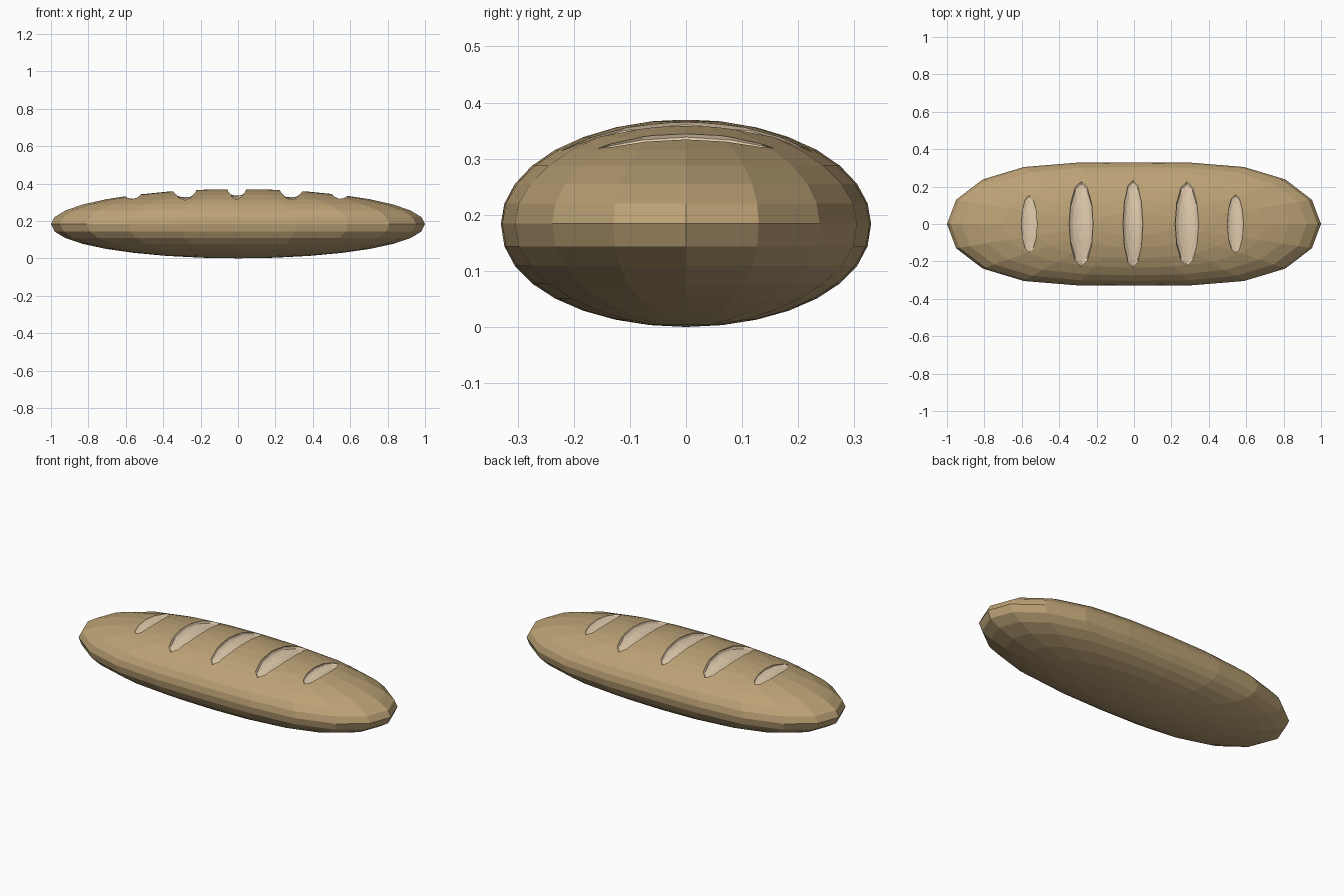
import bpy, bmesh, math

if "Cube" in bpy.data.objects:
    bpy.data.objects.remove(bpy.data.objects["Cube"])

HALF_W, MID, UP = 0.33, 0.184, 0.186


def material(name, rgb):
    m = bpy.data.materials.new(name)
    m.diffuse_color = (*rgb, 1)
    m.use_nodes = True
    m.node_tree.nodes["Principled BSDF"].inputs["Base Color"].default_value = m.diffuse_color
    return m


def fullness(x):
    # widens the loaf towards its ends
    return 1 + 0.48 * x ** 2 - 0.2 * x ** 4


def top_height(x, y):
    r = x * x + (y / (HALF_W * fullness(x))) ** 2
    return MID + UP * math.sqrt(max(0, 1 - r))


def ball(bm, u, v, shape):
    made = bmesh.ops.create_uvsphere(bm, u_segments=u, v_segments=v, radius=1)
    for vert in made["verts"]:
        vert.co = shape(*vert.co)


def make_object(name, bm, mat):
    bmesh.ops.recalc_face_normals(bm, faces=bm.faces)
    mesh = bpy.data.meshes.new(name)
    bm.to_mesh(mesh)
    bm.free()
    mesh.materials.append(mat)
    obj = bpy.data.objects.new(name, mesh)
    bpy.context.collection.objects.link(obj)
    return obj


crust = material("crust", (0.50, 0.36, 0.18))
crumb = material("crumb", (0.76, 0.60, 0.42))


# Loaf: stretched low-poly ball with a slightly flattened underside
def loaf_shape(x, y, z):
    height = UP * z if z > 0 else -MID * abs(z) ** 0.93
    return (x, HALF_W * y * fullness(x), MID + height)


bm = bmesh.new()
ball(bm, 20, 16, loaf_shape)
loaf = make_object("bread_loaf", bm, crust)

# Slashes: lens-shaped cutters that follow the top of the loaf
bm = bmesh.new()
for cx, half_w, half_l, depth in ((-0.56, 0.045, 0.155, 0.018),
                                  (-0.282, 0.066, 0.228, 0.034),
                                  (-0.006, 0.054, 0.237, 0.033),
                                  (0.282, 0.064, 0.226, 0.034),
                                  (0.542, 0.045, 0.158, 0.022)):
    def slash_shape(a, b, c):
        y = half_l * b
        return (cx + half_w * a, y, top_height(cx, y) - 0.002 + depth * c)
    ball(bm, 12, 8, slash_shape)
cutter = make_object("slash_cutter", bm, crumb)
cutter.hide_render = True

# Cut the slashes, leaving pale crumb inside
loaf.data.materials.append(crumb)
cut = loaf.modifiers.new("slashes", "BOOLEAN")
cut.operation = "DIFFERENCE"
cut.solver = "EXACT"
cut.material_mode = "TRANSFER"
cut.object = cutter
bpy.context.view_layer.objects.active = loaf
loaf.select_set(True)
bpy.ops.object.modifier_apply(modifier=cut.name)
bpy.data.objects.remove(cutter)
